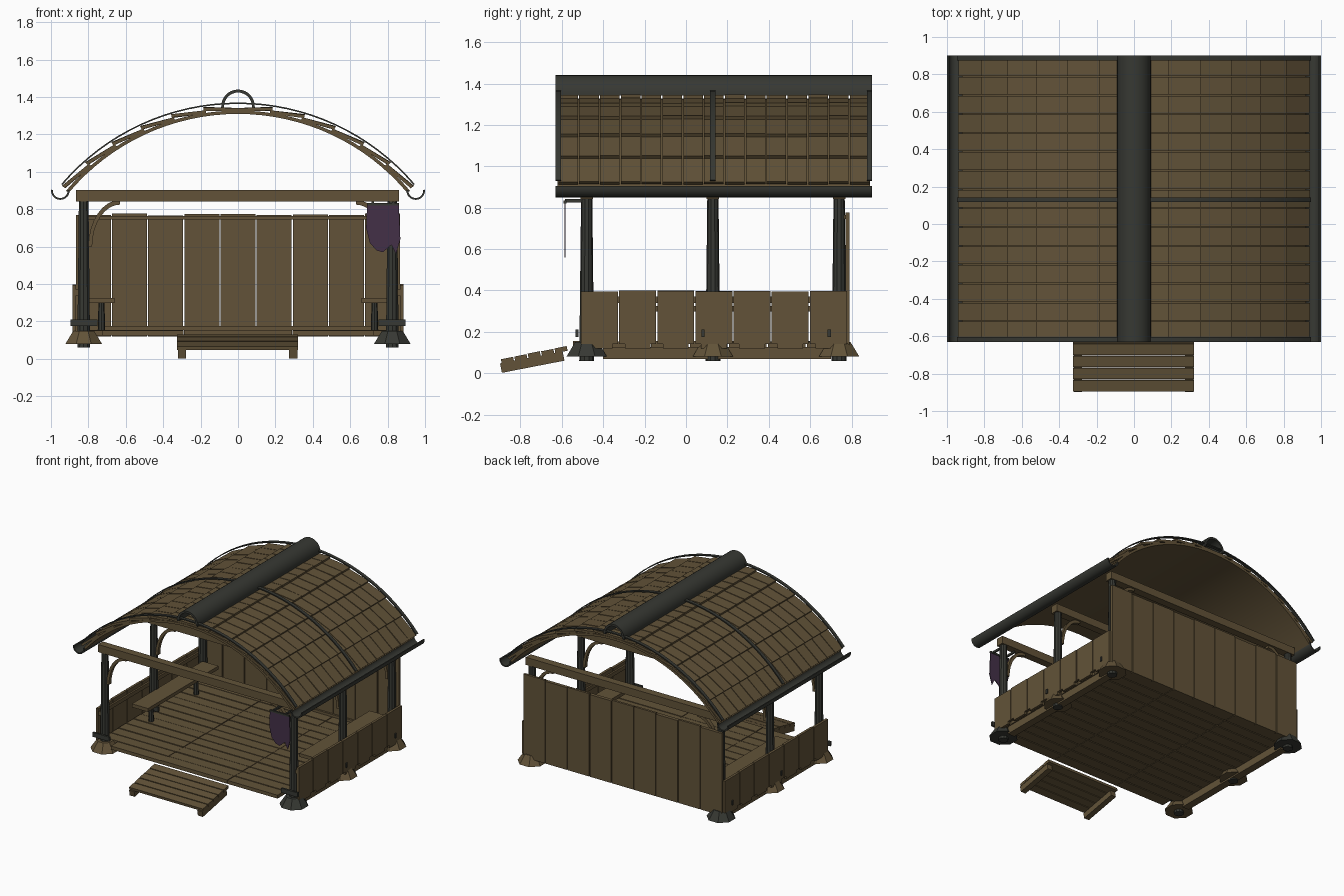
import bpy, bmesh, random
from math import sin, cos, pi, radians
from mathutils import Matrix, Vector

random.seed(4)
if "Cube" in bpy.data.objects:
    bpy.data.objects.remove(bpy.data.objects["Cube"])


def material(name, rgb):
    m = bpy.data.materials.new(name)
    m.use_nodes = True
    m.diffuse_color = (*rgb, 1)
    bsdf = m.node_tree.nodes["Principled BSDF"]
    bsdf.inputs["Base Color"].default_value = (*rgb, 1)
    bsdf.inputs["Roughness"].default_value = 0.9
    return m


WOOD = material("brown wood", (0.122, 0.086, 0.040))
DARK = material("dark grey timber", (0.038, 0.040, 0.033))
CLOTH = material("purple cloth", (0.056, 0.030, 0.064))


def finish(name, bm, mat, smooth=False):
    bmesh.ops.recalc_face_normals(bm, faces=bm.faces)
    me = bpy.data.meshes.new(name)
    bm.to_mesh(me)
    bm.free()
    ob = bpy.data.objects.new(name, me)
    bpy.context.collection.objects.link(ob)
    me.materials.append(mat)
    if smooth:
        bpy.ops.object.select_all(action="DESELECT")
        ob.select_set(True)
        bpy.context.view_layer.objects.active = ob
        bpy.ops.object.shade_smooth_by_angle(angle=radians(35))
    return ob


def box(bm, x0, x1, y0, y1, z0, z1, turn=Matrix()):
    scale = Matrix.Diagonal((x1 - x0, y1 - y0, z1 - z0, 1))
    move = Matrix.Translation(((x0 + x1) / 2, (y0 + y1) / 2, (z0 + z1) / 2))
    bmesh.ops.create_cube(bm, size=1, matrix=turn @ move @ scale)


def strip(bm, outer, inner, y0, y1):
    """Solid band between two x-z curves, running from y0 to y1."""
    rings = [[bm.verts.new((p[0], y, p[1])) for p, y in ((o, y0), (o, y1), (i, y1), (i, y0))]
             for o, i in zip(outer, inner)]
    for a, b in zip(rings, rings[1:]):
        for k in range(4):
            n = (k + 1) % 4
            bm.faces.new((a[k], a[n], b[n], b[k]))
    bm.faces.new(rings[0])
    bm.faces.new(rings[-1])


def arc(cx, cz, rx, rz, a0, a1, n):
    """Points on an ellipse, angle measured in degrees from straight up."""
    angles = [radians(a0 + (a1 - a0) * i / n) for i in range(n + 1)]
    return [(cx + rx * sin(a), cz + rz * cos(a)) for a in angles]


def band(bm, cx, cz, r, thick, a0, a1, n, y0, y1):
    strip(bm, arc(cx, cz, r, r, a0, a1, n),
          arc(cx, cz, r - thick, r - thick, a0, a1, n), y0, y1)


POST_X, POST_Y = 0.825, (-0.48, 0.13, 0.74)
ROOF_Y0, ROOF_Y1, ROOF_Z = -0.63, 0.90, 0.1275

# Curved roof: lining, shingles, ribs, ridge and gutters
bm = bmesh.new()
band(bm, 0, ROOF_Z, 1.20, 0.018, -50, 50, 32, ROOF_Y0 + 0.01, ROOF_Y1 - 0.01)
finish("roof_lining", bm, WOOD, True)

bm = bmesh.new()
courses, rows = 6, 15
step, row = 49.2 / courses, (ROOF_Y1 - ROOF_Y0 - 0.02) / rows
for side in (-1, 1):
    for c in range(courses):
        for r in range(rows):
            lift = random.uniform(0, 0.004)
            outer, inner = [], []
            for k, rad in ((c, 1.214), (c + 1.06, 1.230 + lift)):
                a = side * radians(k * step)
                for pts, q in ((outer, rad), (inner, rad - 0.018)):
                    pts.append((q * sin(a), ROOF_Z + q * cos(a)))
            y = ROOF_Y0 + 0.01 + r * row
            strip(bm, outer, inner, y + 0.003, y + row - 0.003)
finish("roof_shingles", bm, WOOD)

bm = bmesh.new()
for y in (ROOF_Y0 + 0.013, 0.13, ROOF_Y1 - 0.013):
    band(bm, 0, ROOF_Z, 1.243, 0.008, -49.5, 49.5, 32, y - 0.013, y + 0.013)
finish("roof_ribs", bm, DARK, True)

bm = bmesh.new()
band(bm, 0, 1.35, 0.09, 0.016, -95, 95, 16, ROOF_Y0, ROOF_Y1)
finish("ridge_cap", bm, DARK, True)

bm = bmesh.new()
for side in (-1, 1):
    band(bm, side * 0.95, 0.90, 0.05, 0.01, 85, 275, 12, ROOF_Y0, ROOF_Y1)
finish("gutters", bm, DARK, True)

# Posts on flared feet, with a peg through each
posts, pegs = bmesh.new(), bmesh.new()
feet = {"wood_feet": (bmesh.new(), WOOD), "dark_feet": (bmesh.new(), DARK)}
for side in (-1, 1):
    for i, y in enumerate(POST_Y):
        x = side * POST_X
        bmesh.ops.create_cone(posts, cap_ends=True, segments=10, radius1=0.036, radius2=0.027,
                              depth=0.80, matrix=Matrix.Translation((x, y, 0.46)))
        dark = (side, i) in ((1, 0), (-1, 2))
        foot = feet["dark_feet" if dark else "wood_feet"][0]
        turn = Matrix.Rotation(pi / 8, 4, "Z")
        bmesh.ops.create_cone(foot, cap_ends=True, segments=8, radius1=0.106, radius2=0.06,
                              depth=0.07, matrix=Matrix.Translation((x, y, 0.115)) @ turn)
        xa, xb = sorted((side * 0.75, side * 0.895))
        box(pegs, xa, xb, y - 0.055, y - 0.04, 0.175, 0.21)
finish("posts", posts, DARK, True)
finish("post_pegs", pegs, DARK)
for name, (bm, mat) in feet.items():
    finish(name, bm, mat)

# Cross beams and curved brackets
bm, braces = bmesh.new(), bmesh.new()
for y in POST_Y:
    box(bm, -0.865, 0.86, y - 0.03, y + 0.03, 0.842, 0.902)
    for side in (-1, 1):
        strip(braces, arc(side * 0.63, 0.60, 0.17, 0.25, 0, side * 90, 8),
              arc(side * 0.63, 0.60, 0.15, 0.225, 0, side * 90, 8), y - 0.015, y + 0.015)
finish("cross_beams", bm, WOOD)
finish("curved_brackets", braces, WOOD, True)

# Plank floor and its bearers
bm = bmesh.new()
n, y0, y1 = 14, -0.55, 0.77
w = (y1 - y0) / n
seams = (-0.86, -0.29, 0.29, 0.86)
for i in range(n):
    for xa, xb in zip(seams, seams[1:]):
        drop = random.uniform(0, 0.004)
        edge = 0.13 if i == 0 else 0
        xa, xb = max(xa, -0.86 + edge), min(xb, 0.86 - edge)
        box(bm, xa + 0.002, xb - 0.002, y0 + i * w + 0.004, y0 + (i + 1) * w - 0.004,
            0.125, 0.155 - drop)
finish("floor_planks", bm, WOOD)

bm = bmesh.new()
for side in (-1, 1):
    xa, xb = sorted((side * 0.79, side * 0.85))
    box(bm, xa, xb, -0.40, 0.70, 0.068, 0.126)
finish("floor_bearers", bm, WOOD)

# Back wall boards with rails
bm = bmesh.new()
n = 9
w = 1.74 / n
for i in range(n):
    x = -0.87 + i * w
    box(bm, x + 0.003, x + w - 0.003, 0.772, 0.790, 0.12, 0.778 - random.uniform(0, 0.012))
for z in (0.155, 0.745):
    box(bm, -0.84, 0.84, 0.757, 0.773, z, z + 0.02)
finish("back_wall", bm, WOOD)

# Low side walls
bm = bmesh.new()
n = 7
w = 1.29 / n
for side in (-1, 1):
    xa, xb = sorted((side * 0.866, side * 0.886))
    for i in range(n):
        y = -0.51 + i * w
        box(bm, xa, xb, y + 0.003, y + w - 0.003, 0.14, 0.40 - random.uniform(0, 0.008))
        box(bm, xa, xb, y + 0.03, y + w - 0.03, 0.12, 0.141)
    xa, xb = sorted((side * 0.852, side * 0.867))
    box(bm, xa, xb, -0.50, 0.77, 0.34, 0.37)
finish("side_walls", bm, WOOD)

# Benches
seats, legs = bmesh.new(), bmesh.new()
for side in (-1, 1):
    xa, xb = sorted((side * 0.66, side * 0.80))
    box(seats, xa, xb, -0.18, 0.70, 0.298, 0.325)
    for y in (-0.04, 0.52):
        bmesh.ops.create_cone(legs, cap_ends=True, segments=8, radius1=0.02, radius2=0.016,
                              depth=0.15, matrix=Matrix.Translation((side * 0.73, y, 0.226)))
finish("bench_seats", seats, WOOD)
finish("bench_legs", legs, DARK, True)

# Sloping entry ramp
bm = bmesh.new()
tilt = Matrix.Translation((0, -0.895, 0.07)) @ Matrix.Rotation(radians(11), 4, "X")
for i in range(5):
    box(bm, -0.325, 0.32, i * 0.066, i * 0.066 + 0.060, -0.024, random.uniform(-0.003, 0), tilt)
for x in (-0.30, 0.295):
    box(bm, x - 0.022, x + 0.022, -0.008, 0.30, -0.068, -0.022, tilt)
finish("entry_ramp", bm, WOOD)

# Ragged hanging cloth on a small bar
bm = bmesh.new()
outline = ((0.69, 0.82), (0.86, 0.82), (0.868, 0.64), (0.845, 0.56), (0.82, 0.61),
           (0.775, 0.57), (0.74, 0.58), (0.705, 0.62), (0.685, 0.70))
face = bm.faces.new([bm.verts.new((x, -0.588, z)) for x, z in outline])
ext = bmesh.ops.extrude_face_region(bm, geom=[face])
for v in ext["geom"]:
    if isinstance(v, bmesh.types.BMVert):
        v.co += Vector((0, 0.006, 0))
finish("hanging_cloth", bm, CLOTH)

bm = bmesh.new()
box(bm, 0.69, 0.86, -0.592, -0.578, 0.82, 0.834)
for x in (0.72, 0.83):
    box(bm, x - 0.006, x + 0.006, -0.585, -0.48, 0.826, 0.842)
finish("cloth_bar", bm, DARK)
